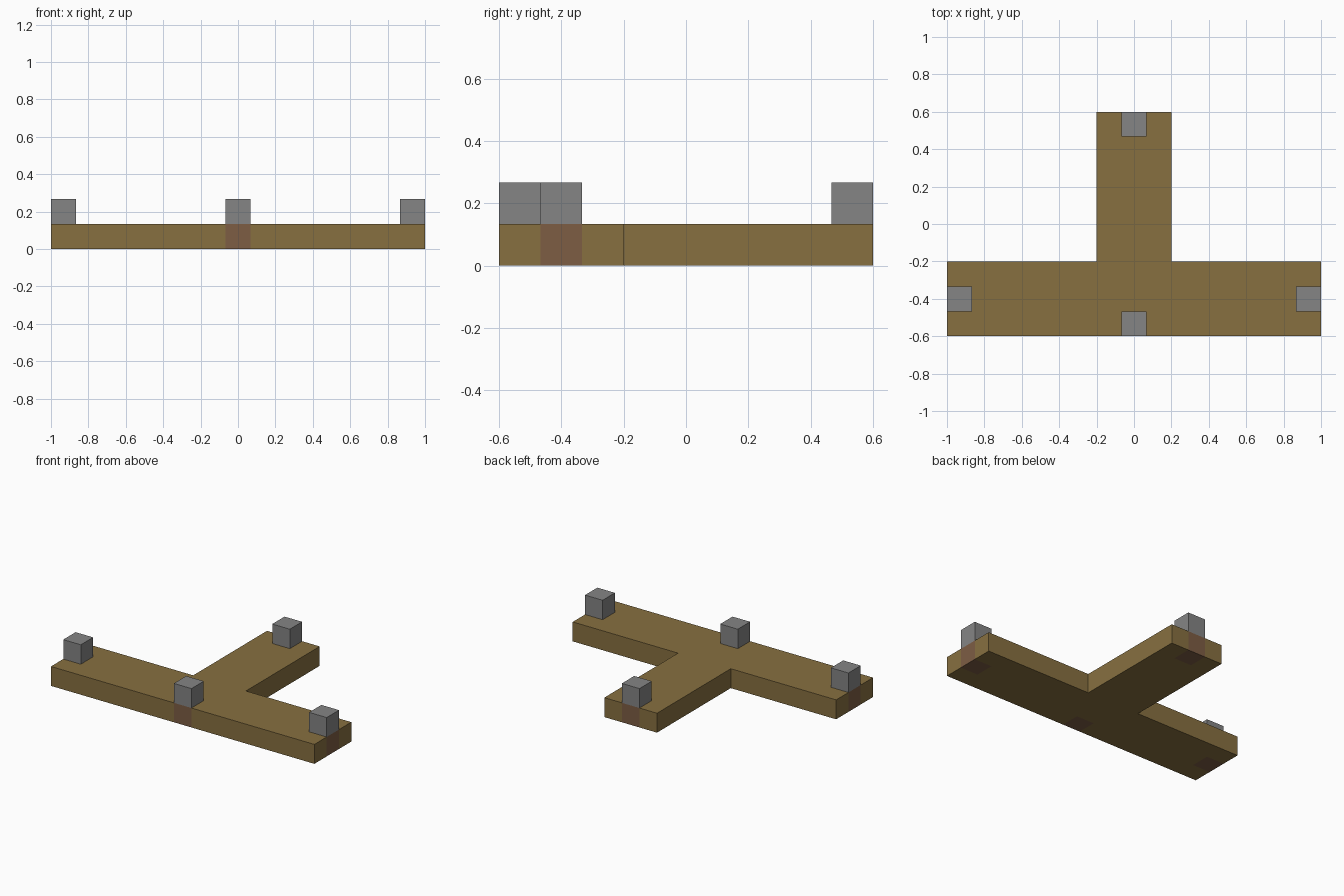
import bpy
import bmesh
from mathutils import Vector

if "Cube" in bpy.data.objects:
    bpy.data.objects.remove(bpy.data.objects["Cube"], do_unlink=True)

S = 2 / 15           # side of a block
ARM = 0.2            # half width of each arm


def material(name, srgb):
    color = [((c / 255 + 0.055) / 1.055) ** 2.4 for c in srgb] + [1]
    mat = bpy.data.materials.new(name)
    mat.use_nodes = True
    mat.diffuse_color = color
    mat.node_tree.nodes["Principled BSDF"].inputs["Base Color"].default_value = color
    return mat


def add_object(name, bm, mats):
    bmesh.ops.recalc_face_normals(bm, faces=bm.faces)
    mesh = bpy.data.meshes.new(name)
    bm.to_mesh(mesh)
    bm.free()
    for mat in mats:
        mesh.materials.append(mat)
    obj = bpy.data.objects.new(name, mesh)
    bpy.context.collection.objects.link(obj)
    return obj


wood = material("ochre wood", (135, 112, 64))
inlay = material("reddish brown", (125, 93, 68))
grey = material("stone grey", (133, 133, 133))

# Block centres at the ends of the platform
spots = {
    "left_block": (1 - S / 2, -0.4),
    "right_block": (-1 + S / 2, -0.4),
    "front_block": (0, -0.6 + S / 2),
    "back_block": (0, 0.6 - S / 2),
}

# T-shaped platform from an extruded outline
outline = [(-1, -0.6), (1, -0.6), (1, -0.2), (ARM, -0.2),
           (ARM, 0.6), (-ARM, 0.6), (-ARM, -0.2), (-1, -0.2)]
bm = bmesh.new()
base = bm.faces.new([bm.verts.new((x, y, 0)) for x, y in outline])
top = bmesh.ops.extrude_face_region(bm, geom=[base])["geom"]
bmesh.ops.translate(bm, vec=(0, 0, S),
                    verts=[v for v in top if isinstance(v, bmesh.types.BMVert)])

# Cut along the block edges so the inlaid squares get their own faces
for x, y in spots.values():
    for side in (-S / 2, S / 2):
        for point, normal in (((x + side, 0, 0), (1, 0, 0)), ((0, y + side, 0), (0, 1, 0))):
            bmesh.ops.bisect_plane(bm, geom=bm.verts[:] + bm.edges[:] + bm.faces[:],
                                   dist=1e-5, plane_co=Vector(point), plane_no=Vector(normal))

# Colour the faces below the blocks
for face in bm.faces:
    c = face.calc_center_median()
    face.material_index = int(any(
        abs(c.x - x) < S / 2 + 1e-4 and abs(c.y - y) < S / 2 + 1e-4 for x, y in spots.values()))
add_object("platform", bm, [wood, inlay])

# Grey blocks standing on the platform
for name, (x, y) in spots.items():
    bm = bmesh.new()
    bmesh.ops.create_cube(bm, size=S)
    bmesh.ops.translate(bm, vec=(x, y, 1.5 * S), verts=bm.verts)
    add_object(name, bm, [grey])
